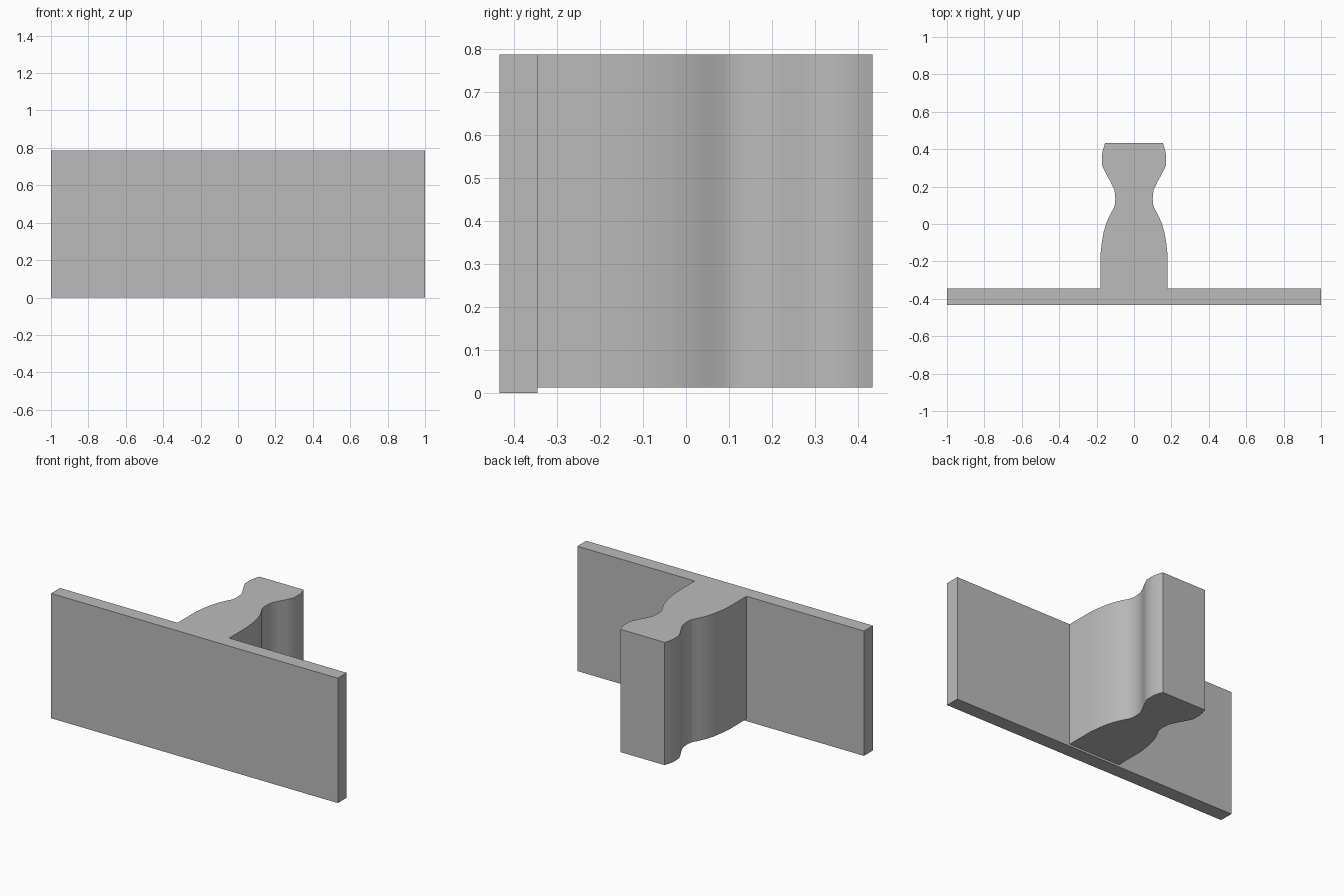
import bpy
import bmesh
import math

cube = bpy.data.objects.get("Cube")
if cube:
    bpy.data.objects.remove(cube, do_unlink=True)

# One plain grey for everything
grey = bpy.data.materials.new("plain grey")
grey.use_nodes = True
grey.diffuse_color = (0.5, 0.5, 0.5, 1)
grey.node_tree.nodes["Principled BSDF"].inputs["Base Color"].default_value = (0.5, 0.5, 0.5, 1)

TOP = 0.787
PLATE_FRONT, PLATE_BACK = -0.434, -0.345


def extrude_outline(name, outline, z0, z1):
    """Make a prism from a flat outline, smooth along its gentle curves."""
    bm = bmesh.new()
    base = bm.faces.new([bm.verts.new((x, y, z0)) for x, y in outline])
    walls = bmesh.ops.extrude_face_region(bm, geom=[base], use_keep_orig=True)
    raised = [g for g in walls["geom"] if isinstance(g, bmesh.types.BMVert)]
    bmesh.ops.translate(bm, verts=raised, vec=(0, 0, z1 - z0))
    bmesh.ops.recalc_face_normals(bm, faces=bm.faces)
    mesh = bpy.data.meshes.new(name)
    bm.to_mesh(mesh)
    bm.free()
    mesh.materials.append(grey)
    obj = bpy.data.objects.new(name, mesh)
    bpy.context.collection.objects.link(obj)
    bpy.ops.object.select_all(action='DESELECT')
    obj.select_set(True)
    bpy.context.view_layer.objects.active = obj
    bpy.ops.object.shade_smooth_by_angle(angle=math.radians(35))
    return obj


# Flat front plate
extrude_outline("front_plate",
                [(-1, PLATE_FRONT), (1, PLATE_FRONT), (1, PLATE_BACK), (-1, PLATE_BACK)],
                0, TOP)

# Waisted grip behind it: half width and depth, mirrored to the other side
half = [(0.18, PLATE_BACK), (0.18, -0.17), (0.173, -0.105), (0.163, -0.045),
        (0.148, 0.005), (0.128, 0.05), (0.108, 0.085), (0.102, 0.105),
        (0.1, 0.135), (0.104, 0.18), (0.125, 0.225), (0.15, 0.27),
        (0.17, 0.312), (0.171, 0.372), (0.165, 0.4), (0.154, 0.434)]
extrude_outline("grip_post", half + [(-x, y) for x, y in reversed(half)], 0.013, TOP)
